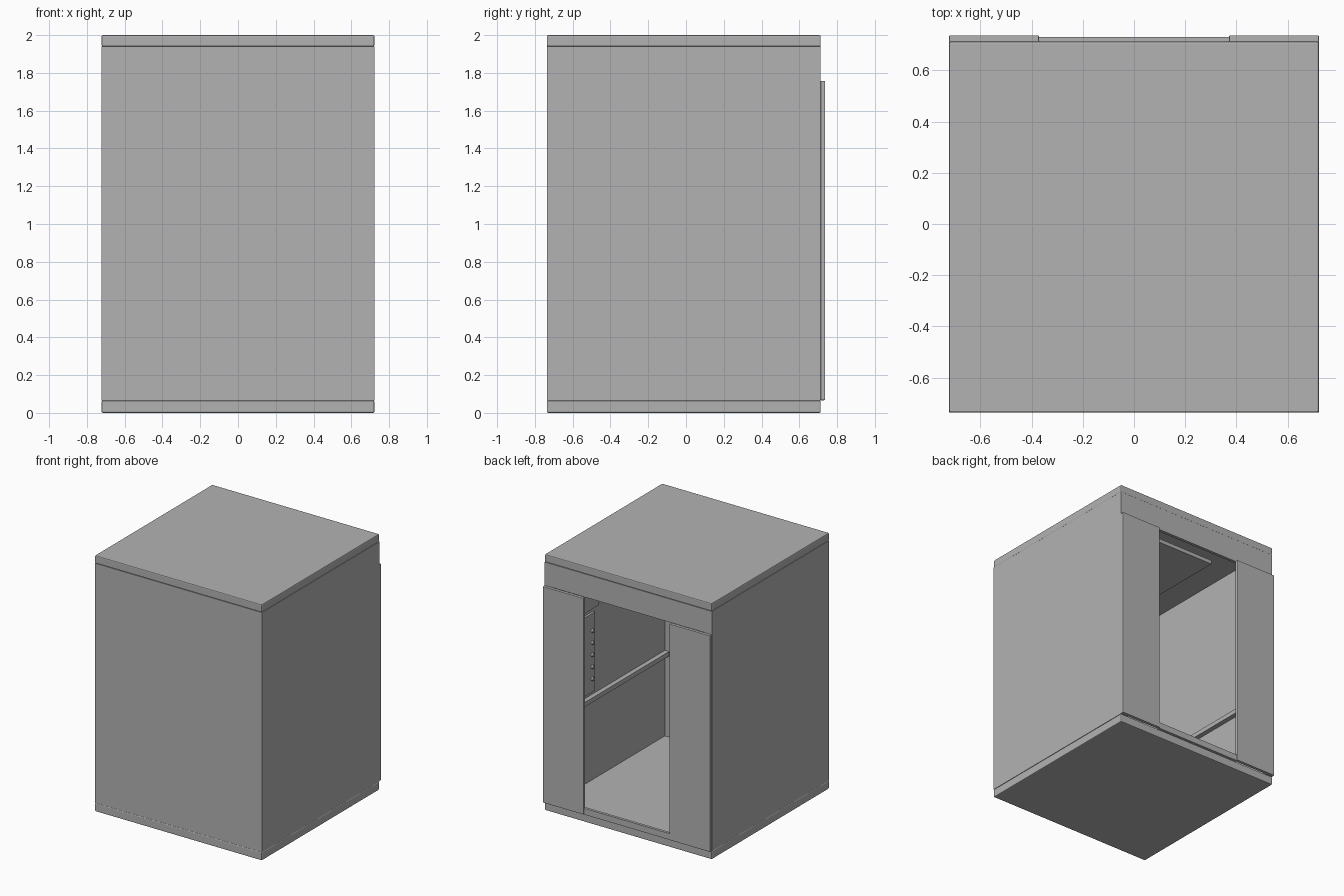
import bpy
import math

cube = bpy.data.objects.get("Cube")
if cube:
    bpy.data.objects.remove(cube, do_unlink=True)

grey = bpy.data.materials.new("plain_grey")
grey.use_nodes = True
COLOUR = (0.45, 0.45, 0.45, 1)
grey.diffuse_color = COLOUR
grey.node_tree.nodes["Principled BSDF"].inputs["Base Color"].default_value = COLOUR


def box(name, x, y, z, bevel=0):
    """Box from (min, max) ranges, with an optional small edge rounding."""
    bpy.ops.mesh.primitive_cube_add(size=1)
    ob = bpy.context.object
    ob.name = name
    ob.location = [sum(r) / 2 for r in (x, y, z)]
    ob.scale = [r[1] - r[0] for r in (x, y, z)]
    bpy.ops.object.transform_apply(location=False, rotation=False, scale=True)
    ob.data.materials.append(grey)
    if bevel:
        mod = ob.modifiers.new("rounding", "BEVEL")
        mod.width = bevel
        mod.segments = 2
    return ob


W = 0.722        # half width
FRONT = -0.737   # front face
BACK = 0.713     # back of the carcass
REAR = 0.737     # back of the rear panels
INNER = 0.657    # half width of the interior
LOW, HIGH = 0.066, 1.939

# Base and top slabs
box("base_slab", (-W, W), (FRONT, BACK), (0, LOW), 0.007)
box("top_slab", (-W, W), (FRONT, BACK), (HIGH, 2), 0.007)

# Front board and the header above the rear opening
box("front_board", (-W, W), (FRONT, -0.678), (LOW, HIGH))
box("rear_header", (-INNER, INNER), (0.69, BACK), (1.757, HIGH))
box("rear_sill", (-0.372, 0.372), (BACK - 0.004, 0.73), (LOW, 0.115))


def span(side, a, b):
    return tuple(sorted((side * a, side * b)))


# Paired side boards, rear panels and shelf rails
for side, label in ((1, "left"), (-1, "right")):
    box(label + "_side_board", span(side, INNER, W), (-0.678, BACK), (LOW, HIGH))
    box(label + "_rear_panel", span(side, 0.372, W), (BACK, REAR), (LOW + 0.002, 1.757), 0.002)
    box(label + "_shelf_rail", span(side, 0.62, INNER), (-0.678, 0.69), (0.7, 0.735))

# Stud strip and small box on the left inner wall
box("stud_strip", (0.64, INNER), (0.21, 0.48), (0.765, 1.38))
for i in range(5):
    bpy.ops.mesh.primitive_cylinder_add(
        vertices=16, radius=0.014, depth=0.016,
        location=(0.633, 0.245, 0.87 + 0.094 * i), rotation=(0, math.pi / 2, 0))
    stud = bpy.context.object
    stud.name = "strip_stud"
    stud.data.materials.append(grey)
    bpy.ops.object.shade_smooth_by_angle()
box("wall_box", (0.62, INNER), (0.19, 0.48), (1.43, 1.65))

# Plate hung just under the ceiling
box("ceiling_plate", (-0.32, INNER), (-0.55, 0.5), (1.81, 1.84))
